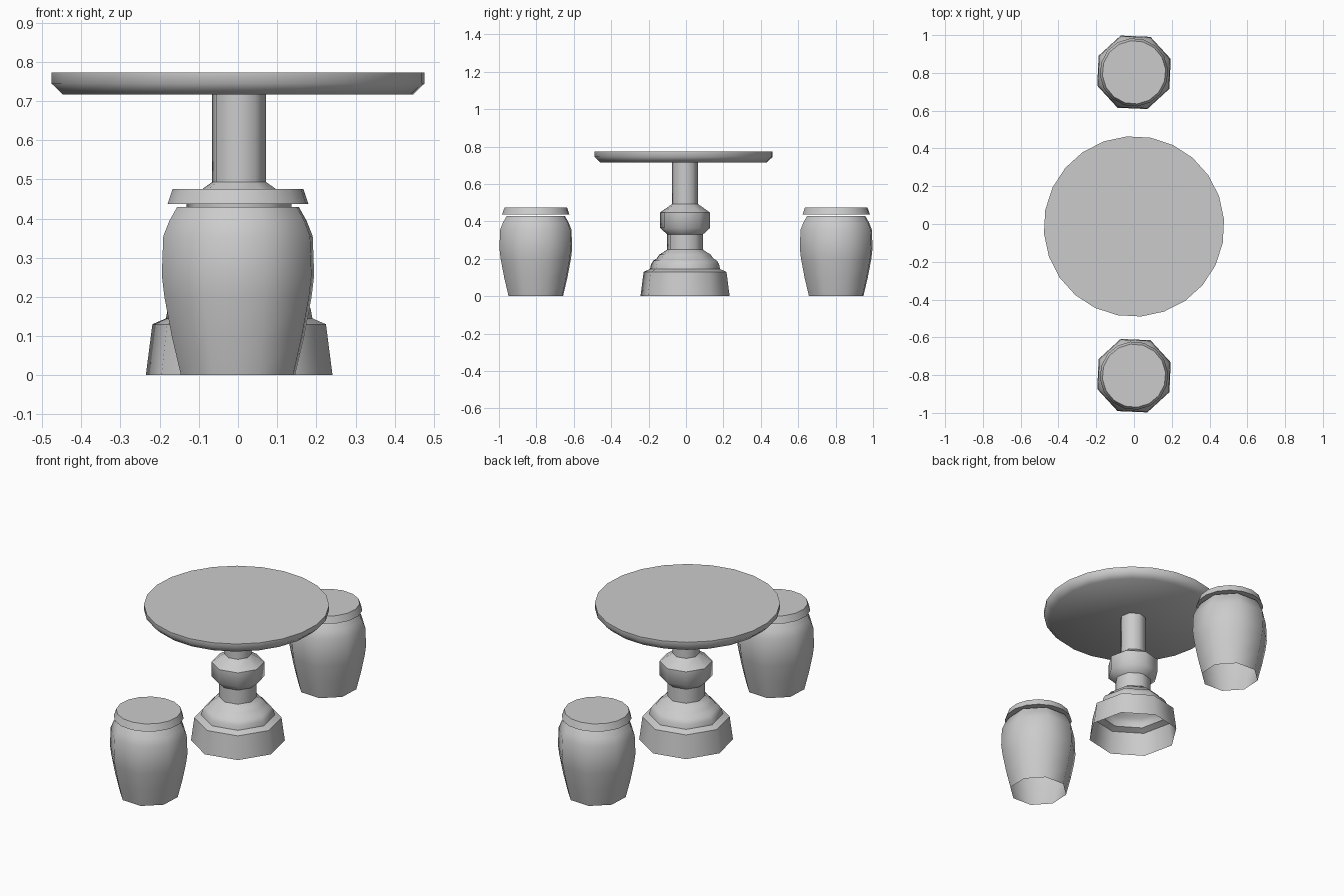
import bpy, bmesh
from math import sin, cos, radians, tau

cube = bpy.data.objects.get("Cube")
if cube:
    bpy.data.objects.remove(cube, do_unlink=True)

# One plain stone colour
stone = bpy.data.materials.new("grey_stone")
stone.use_nodes = True
stone.diffuse_color = (0.6, 0.6, 0.6, 1)
stone.node_tree.nodes["Principled BSDF"].inputs["Base Color"].default_value = (0.6, 0.6, 0.6, 1)


def turned(name, profile, sides, phase, centre, cap_top=False, cap_bottom=False):
    """Turn a (radius, height) profile, listed bottom to top, into a faceted shell."""
    bm = bmesh.new()
    rings = []
    for r, z in profile:
        angles = [radians(phase) + tau * i / sides for i in range(sides)]
        rings.append([bm.verts.new((r * cos(a), r * sin(a), z)) for a in angles])
    for low, high in zip(rings, rings[1:]):
        for i in range(sides):
            j = (i + 1) % sides
            bm.faces.new((low[i], low[j], high[j], high[i]))
    if cap_top:
        bm.faces.new(rings[-1])
    if cap_bottom:
        bm.faces.new(rings[0][::-1])
    mesh = bpy.data.meshes.new(name)
    bm.to_mesh(mesh)
    bm.free()
    mesh.materials.append(stone)
    obj = bpy.data.objects.new(name, mesh)
    obj.location = (*centre, 0)
    bpy.context.collection.objects.link(obj)
    bpy.ops.object.select_all(action='DESELECT')
    obj.select_set(True)
    bpy.context.view_layer.objects.active = obj
    bpy.ops.object.shade_smooth_by_angle(angle=radians(47))
    return obj


# Table: hollow stepped foot, mouldings, collar, column and round top
axis = (0.003, -0.005)
foot = [(0.242, 0), (0.225, 0.13)]
ledge = [(0.225, 0.13), (0.19, 0.145)]
mouldings = [(0.19, 0.145), (0.185, 0.17), (0.173, 0.19), (0.155, 0.2),
             (0.14, 0.222), (0.118, 0.235), (0.097, 0.25)]
stem = [(0.097, 0.25), (0.097, 0.33)]
collar = [(0.097, 0.33), (0.136, 0.365), (0.136, 0.447), (0.07, 0.493)]
column = [(0.07, 0.493), (0.07, 0.716)]
for name, profile in (("table_foot", foot), ("foot_ledge", ledge), ("foot_mouldings", mouldings),
                      ("table_stem", stem), ("table_collar", collar), ("table_column", column)):
    turned(name, profile, 8, 35, axis)
turned("table_top", [(0.448, 0.716), (0.478, 0.745), (0.478, 0.773)], 24, 4.5,
       (0, -0.013), cap_top=True, cap_bottom=True)

# Two drum stools, open underneath, each with a separate seat lid
drum = [(0.155, 0), (0.18, 0.1), (0.2, 0.2), (0.207, 0.255),
        (0.203, 0.355), (0.186, 0.395), (0.165, 0.43)]
lid = [(0.181, 0.437), (0.168, 0.475)]
for side, y in (("front", -0.803), ("back", 0.803)):
    turned(side + "_stool_body", drum, 8, 20, (0, y), cap_top=True)
    turned(side + "_stool_seat", lid, 16, 6, (0, y), cap_top=True, cap_bottom=True)
